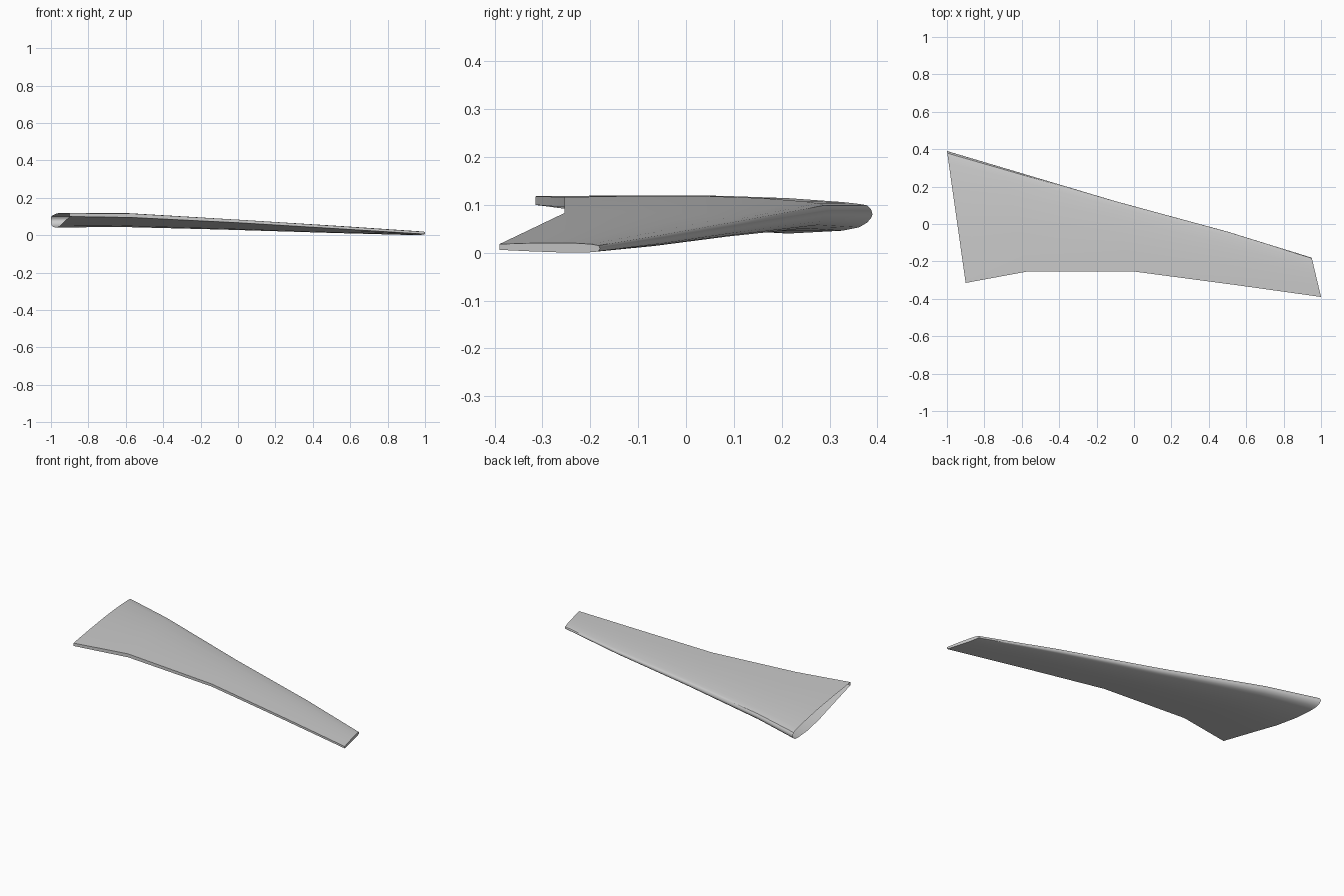
import bpy, bmesh

# chord fractions, nose to trailing edge
T = [0.0, 0.004, 0.016, 0.04, 0.09, 0.25, 0.45, 0.7, 1.0]

# stations: nose xy, trailing xy, heights from nose over the top, heights underneath
STATIONS = [
    # open root
    ((-1.0, 0.39), (-0.9, -0.315),
     [.080, .090, .099, .102, .106, .114, .119, .120, .118],
     [.080, .073, .063, .053, .046, .040, .048, .072, .100]),
    # trailing edge kink
    ((-0.69, 0.298), (-0.57, -0.254),
     [.082, .090, .099, .103, .107, .114, .118, .119, .116],
     [.082, .076, .067, .058, .051, .045, .051, .070, .095]),
    # middle
    ((-0.1, 0.122), (0.0, -0.254),
     [.055, .061, .067, .070, .073, .079, .083, .085, .083],
     [.055, .050, .044, .038, .034, .030, .034, .048, .067]),
    # outer panel
    ((0.5, -0.041), (0.55, -0.327),
     [.029, .034, .038, .040, .043, .047, .050, .050, .048],
     [.029, .025, .020, .017, .014, .012, .015, .023, .034]),
    # tip
    ((0.95, -0.18), (1.0, -0.39),
     [.009, .012, .015, .016, .018, .020, .020, .020, .018],
     [.009, .006, .003, .002, .001, .000, .001, .003, .006]),
]


def ring(bm, nose, tail, upper, lower):
    """Closed aerofoil loop: top from tail to nose, then underneath back."""
    pts = [(t, z) for t, z in zip(T, upper)][::-1]
    pts += [(t, z) for t, z in zip(T, lower)][1:]
    return [bm.verts.new((nose[0] + (tail[0] - nose[0]) * t,
                          nose[1] + (tail[1] - nose[1]) * t, z)) for t, z in pts]


# wing skin lofted between stations
bm = bmesh.new()
rings = [ring(bm, *s) for s in STATIONS]
for a, b in zip(rings, rings[1:]):
    n = len(a)
    for i in range(n):
        j = (i + 1) % n
        bm.faces.new((a[i], b[i], b[j], a[j]))

# tip cap; the root stays open
bm.faces.new(rings[-1])
bmesh.ops.recalc_face_normals(bm, faces=bm.faces)
top = max(bm.faces, key=lambda f: f.calc_center_median().z)
if top.normal.z < 0:
    bmesh.ops.reverse_faces(bm, faces=bm.faces)

mesh = bpy.data.meshes.new("wing")
bm.to_mesh(mesh)
bm.free()
wing = bpy.data.objects.new("wing", mesh)
bpy.context.collection.objects.link(wing)
bpy.context.view_layer.objects.active = wing
wing.select_set(True)
bpy.ops.object.shade_smooth_by_angle(angle=0.6)
